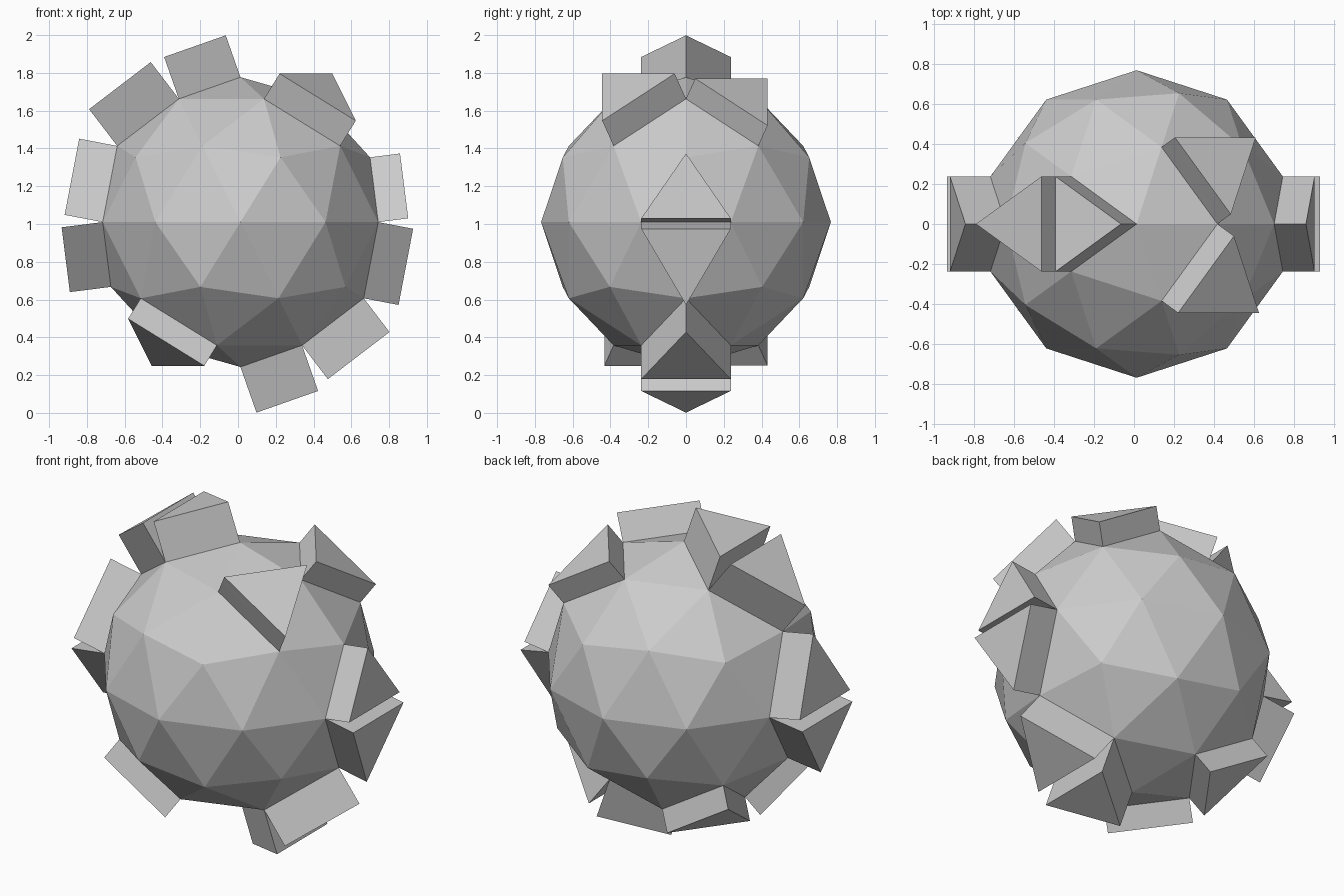
import bpy, bmesh
from mathutils import Vector

if "Cube" in bpy.data.objects:
    bpy.data.objects.remove(bpy.data.objects["Cube"])

R = 0.767
CENTRE = Vector((0.013, 0, 1.01))

# Raised facets: outward direction of the facet and its height
FACETS = [
    # left side, top to middle
    ((-0.331, 0, 0.944), 0.235),
    ((-0.607, 0, 0.795), 0.245),
    ((-0.982, 0, 0.188), 0.205),
    ((-0.992, 0, -0.126), 0.219),
    # right side, middle to bottom
    ((0.992, 0, 0.126), 0.16),
    ((0.982, 0, -0.188), 0.188),
    ((0.607, 0, -0.795), 0.225),
    ((0.331, 0, -0.944), 0.256),
    # upper right pair
    ((0.491, -0.357, 0.795), 0.168),
    ((0.491, 0.357, 0.795), 0.136),
    # lower left pair
    ((-0.491, -0.357, -0.795), 0.136),
    ((-0.491, 0.357, -0.795), 0.134),
]

# Faceted ball
bm = bmesh.new()
bmesh.ops.create_icosphere(bm, subdivisions=2, radius=R)
bm.normal_update()
base = list(bm.faces)
picked = [(max(base, key=lambda f: f.normal.dot(Vector(d))), h) for d, h in FACETS]

# Push each chosen facet out along its own normal
for face, height in picked:
    normal = face.normal.copy()
    new = bmesh.ops.extrude_discrete_faces(bm, faces=[face])["faces"][0]
    bmesh.ops.translate(bm, verts=new.verts, vec=normal * height)

bmesh.ops.translate(bm, verts=bm.verts, vec=CENTRE)
bm.normal_update()
mesh = bpy.data.meshes.new("studded_ball")
bm.to_mesh(mesh)
bm.free()
ball = bpy.data.objects.new("studded_ball", mesh)
bpy.context.collection.objects.link(ball)
